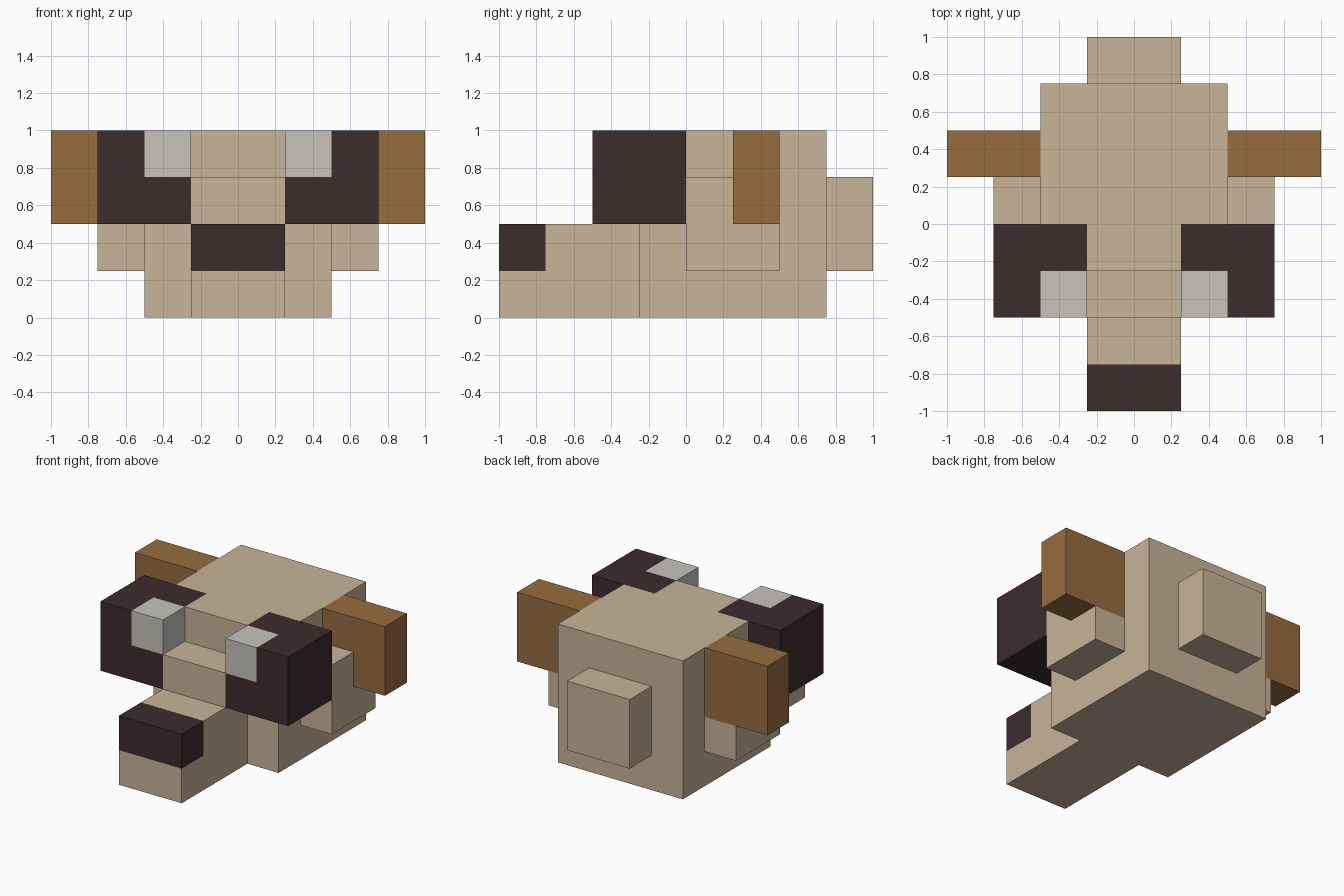
import bpy
import bmesh

cube = bpy.data.objects.get("Cube")
if cube:
    bpy.data.objects.remove(cube, do_unlink=True)


def material(name, rgb):
    mat = bpy.data.materials.new(name)
    mat.use_nodes = True
    mat.diffuse_color = (*rgb, 1)
    mat.node_tree.nodes["Principled BSDF"].inputs["Base Color"].default_value = (*rgb, 1)
    return mat


tan = material("tan_fur", (0.578, 0.456, 0.314))
brown = material("brown_ear", (0.305, 0.15, 0.051))
dark = material("dark_brown", (0.045, 0.025, 0.027))
pale = material("pale_grey", (0.57, 0.553, 0.52))


def slab(name, profile, x0, x1, mats, cuts=(), rule=None):
    """Extrude a (y, z) profile from x0 to x1, score it along the cut planes,
    and give the second material to faces whose centre meets the rule."""
    bm = bmesh.new()
    base = bm.faces.new([bm.verts.new((x0, y, z)) for y, z in profile])
    grown = bmesh.ops.extrude_face_region(bm, geom=[base])["geom"]
    bmesh.ops.translate(bm, vec=(x1 - x0, 0, 0),
                        verts=[v for v in grown if isinstance(v, bmesh.types.BMVert)])
    for point, normal in cuts:
        bmesh.ops.bisect_plane(bm, geom=bm.verts[:] + bm.edges[:] + bm.faces[:],
                               plane_co=point, plane_no=normal)
    bmesh.ops.recalc_face_normals(bm, faces=bm.faces)
    if rule:
        for face in bm.faces:
            face.material_index = int(rule(face.calc_center_median()))
    mesh = bpy.data.meshes.new(name)
    bm.to_mesh(mesh)
    bm.free()
    for mat in mats:
        mesh.materials.append(mat)
    obj = bpy.data.objects.new(name, mesh)
    bpy.context.collection.objects.link(obj)
    return obj


def rect(y0, y1, z0, z1):
    return [(y0, z0), (y1, z0), (y1, z1), (y0, z1)]


X, Y, Z = (1, 0, 0), (0, 1, 0), (0, 0, 1)

# Head, with a lower ledge under the eyes
slab("head", [(-.25, 0), (.75, 0), (.75, 1), (0, 1), (0, .5), (-.25, .5)],
     -.5, .5, [tan])

# Stepped brow between the eyes
slab("brow", [(-.5, .5), (0, .5), (0, 1), (-.25, 1), (-.25, .75), (-.5, .75)],
     -.25, .25, [tan])

# Snout with a dark nose at its upper front end
slab("snout", rect(-1, -.25, 0, .5), -.25, .25, [tan, dark],
     cuts=[((0, -.75, 0), Y), ((0, 0, .25), Z)],
     rule=lambda c: c.y < -.75 and c.z > .25)

# Block on the back of the head
slab("back_block", rect(.75, 1, .25, .75), -.25, .25, [tan])

for side, s in (("left", 1), ("right", -1)):
    # Eye block with a pale inner upper front corner
    slab(side + "_eye", rect(-.5, 0, .5, 1), s * .25, s * .75, [dark, pale],
         cuts=[((s * .5, 0, 0), X), ((0, -.25, 0), Y), ((0, 0, .75), Z)],
         rule=lambda c: abs(c.x) < .5 and c.y < -.25 and c.z > .75)
    # Cheek, notched where the ear sits on it
    slab(side + "_cheek", [(0, .25), (.5, .25), (.5, .5), (.25, .5), (.25, .75), (0, .75)],
         s * .5, s * .75, [tan])
    # Ear
    slab(side + "_ear", rect(.25, .5, .5, 1), s * .5, s, [brown])
